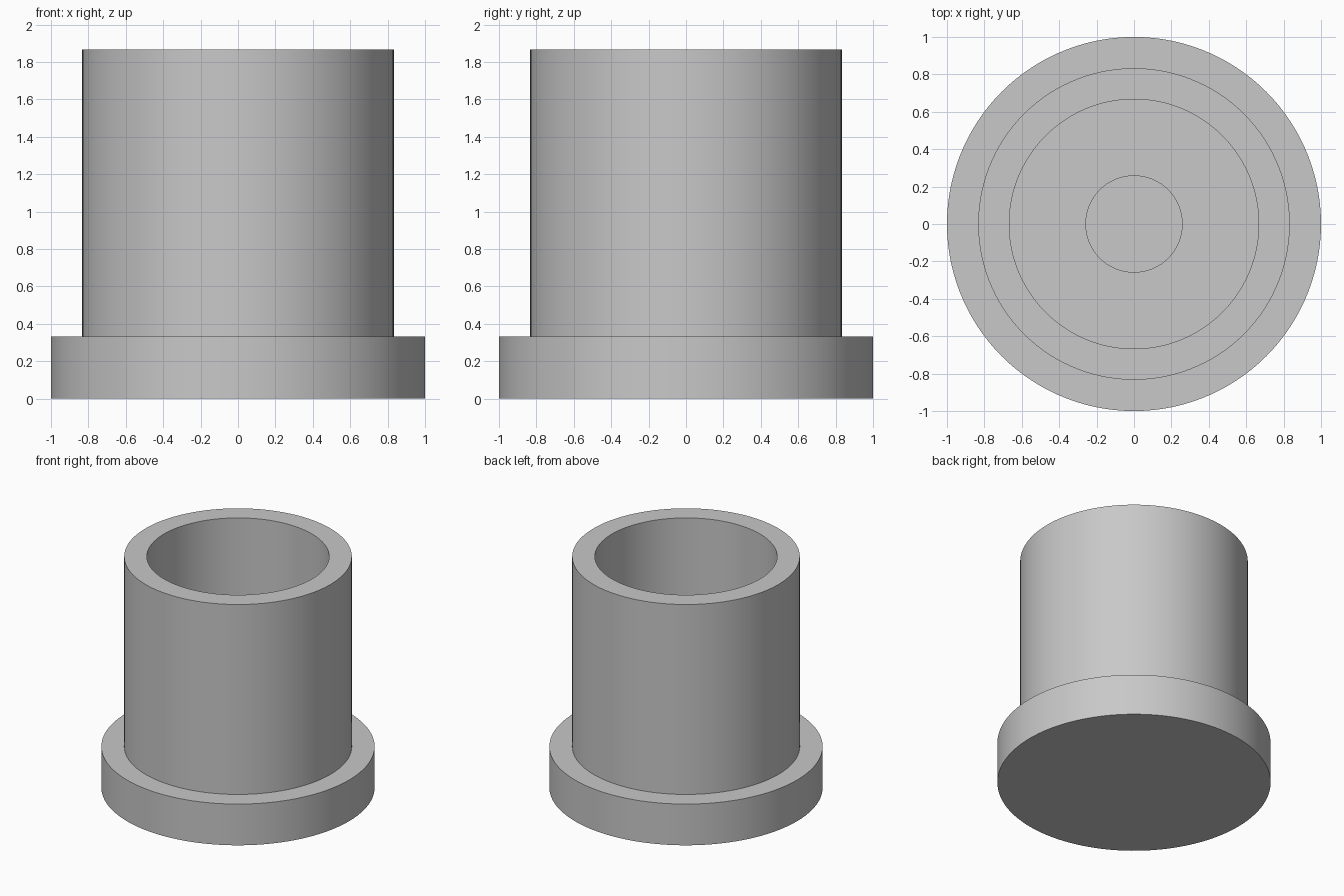
import bpy, bmesh
from math import tau
from mathutils import Vector, Matrix

cube = bpy.data.objects.get("Cube")
if cube:
    bpy.data.objects.remove(cube)

SEGMENTS = 120
FLANGE_TOP = 0.333
RIM = 1.867

grey = bpy.data.materials.new("light grey")
grey.use_nodes = True
colour = (0.58, 0.58, 0.58, 1)
grey.diffuse_color = colour
grey.node_tree.nodes["Principled BSDF"].inputs["Base Color"].default_value = colour


def lathe(name, profile):
    """Spin a (radius, height) profile about the z axis."""
    bm = bmesh.new()
    points = [bm.verts.new((r, 0, z)) for r, z in profile]
    edges = [bm.edges.new(pair) for pair in zip(points, points[1:])]
    bmesh.ops.spin(bm, geom=points + edges, cent=(0, 0, 0), axis=(0, 0, 1),
                   angle=tau, steps=SEGMENTS, use_duplicate=False)
    bmesh.ops.remove_doubles(bm, verts=bm.verts, dist=0.0001)
    bmesh.ops.recalc_face_normals(bm, faces=bm.faces)
    mesh = bpy.data.meshes.new(name)
    bm.to_mesh(mesh)
    bm.free()
    mesh.materials.append(grey)
    obj = bpy.data.objects.new(name, mesh)
    bpy.context.collection.objects.link(obj)
    bpy.ops.object.select_all(action="DESELECT")
    obj.select_set(True)
    bpy.context.view_layer.objects.active = obj
    bpy.ops.object.shade_smooth_by_angle()
    return obj


# Flanged cup: closed base, wide foot, straight wall and open bore
lathe("flanged_cup", [
    (0, 0), (1, 0), (1, FLANGE_TOP), (0.833, FLANGE_TOP),
    (0.833, RIM), (0.667, RIM), (0.667, FLANGE_TOP), (0, FLANGE_TOP)])

# Centre post standing on the floor of the bore
lathe("centre_post", [
    (0, FLANGE_TOP - 0.05), (0.26, FLANGE_TOP - 0.05), (0.26, 1.0), (0, 1.0)])
